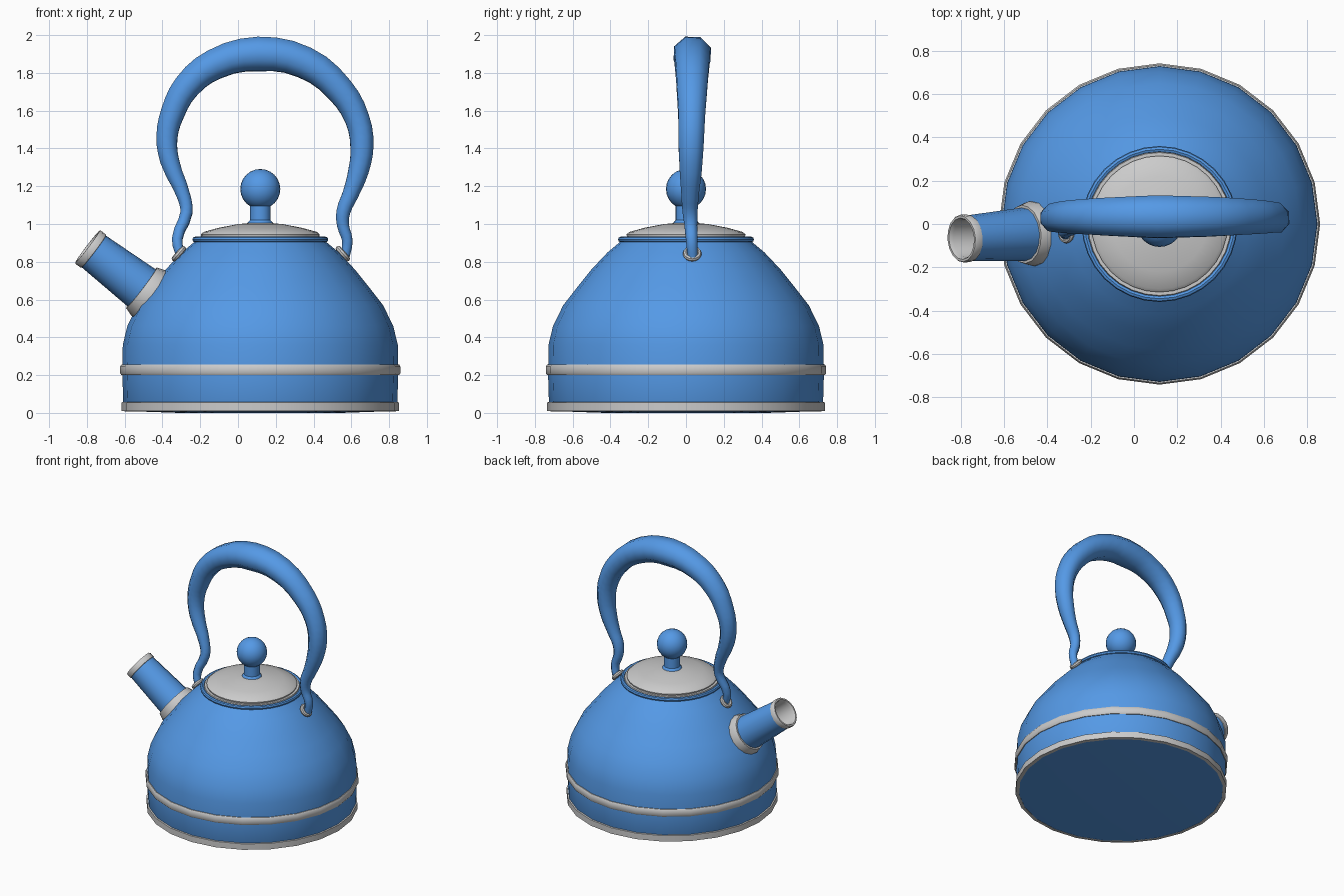
import bpy, bmesh, math
from mathutils import Vector

if "Cube" in bpy.data.objects:
    bpy.data.objects.remove(bpy.data.objects["Cube"])

CX = 0.118  # centre of the pot body along x
blue = bpy.data.materials.new("blue")
blue.diffuse_color = (0.09, 0.32, 0.79, 1)
blue.use_nodes = True
blue.node_tree.nodes["Principled BSDF"].inputs["Base Color"].default_value = blue.diffuse_color


def finish(ob, mat=None, angle=40):
    if mat:
        ob.data.materials.clear()
        ob.data.materials.append(mat)
    bpy.ops.object.select_all(action='DESELECT')
    ob.select_set(True)
    bpy.context.view_layer.objects.active = ob
    bpy.ops.object.shade_smooth_by_angle(angle=math.radians(angle))
    return ob


def lathe(name, profile, sides, origin=(CX, 0, 0), axis=(0, 0, 1), mat=None, closed=False):
    """Revolve (radius, height) points about an axis."""
    bm = bmesh.new()
    rings = []
    for r, h in profile:
        if r == 0:
            rings.append([bm.verts.new((0, 0, h))] * sides)
        else:
            rings.append([bm.verts.new((r * math.cos(a), r * math.sin(a), h))
                          for a in (2 * math.pi * i / sides for i in range(sides))])
    pairs = list(zip(rings, rings[1:])) + ([(rings[-1], rings[0])] if closed else [])
    for a, b in pairs:
        for i in range(sides):
            j = (i + 1) % sides
            bm.faces.new(list(dict.fromkeys((a[i], a[j], b[j], b[i]))))
    bmesh.ops.recalc_face_normals(bm, faces=bm.faces)
    me = bpy.data.meshes.new(name)
    bm.to_mesh(me)
    bm.free()
    ob = bpy.data.objects.new(name, me)
    bpy.context.collection.objects.link(ob)
    ob.location = origin
    ob.rotation_euler = Vector(axis).to_track_quat('Z', 'Y').to_euler()
    return finish(ob, mat)


def torus(name, loc, axis, major, minor, sides, mat=None):
    prof = [(major + minor * math.cos(a), minor * math.sin(a))
            for a in (2 * math.pi * i / 8 for i in range(8))]
    return lathe(name, prof, sides, loc, axis, mat, closed=True)


# Domed body
lathe("body", [(0, 0), (0.43, 0), (0.715, 0.01), (0.725, 0.03), (0.73, 0.2), (0.728, 0.36),
               (0.704, 0.46), (0.65, 0.57), (0.58, 0.66), (0.5, 0.76), (0.415, 0.85),
               (0.355, 0.9), (0.335, 0.92), (0, 0.92)], 24, mat=blue)

# Grey bands round the foot and the waist
lathe("base_band", [(0.71, 0.008), (0.735, 0.01), (0.735, 0.055), (0.71, 0.062)], 24, closed=True)
lathe("waist_band", [(0.71, 0.2), (0.735, 0.2), (0.742, 0.21), (0.742, 0.245),
                     (0.735, 0.256), (0.71, 0.256)], 24, closed=True)

# Rim and lid
torus("rim", (CX, 0, 0.918), (0, 0, 1), 0.345, 0.015, 32, blue)
lathe("lid_seat", [(0, 0.92), (0.335, 0.92), (0.33, 0.935), (0, 0.935)], 32)
lathe("lid", [(0, 0.92), (0.312, 0.93), (0.315, 0.945), (0.3, 0.958), (0.22, 0.98),
              (0.12, 0.999), (0.06, 1.005), (0, 1.005)], 32)

# Knob: flared stem and ball
lathe("knob_stem", [(0, 0.99), (0.07, 0.995), (0.067, 1.008), (0.055, 1.02),
                    (0.055, 1.12), (0, 1.12)], 20, mat=blue)
lathe("knob_ball", [(0.106 * math.sin(math.pi * i / 12) if 0 < i < 12 else 0,
                     1.185 - 0.106 * math.cos(math.pi * i / 12)) for i in range(13)], 24, mat=blue)

# Spout with collar and open grey mouth
root, tip = Vector((-0.475, -0.045, 0.635)), Vector((-0.797, -0.068, 0.88))
d, L = (tip - root).normalized(), (tip - root).length
lathe("spout", [(0.125, -0.05), (0.124, 0.03), (0.105, L - 0.03),
                (0.09, L - 0.03), (0.09, 0.05), (0, 0.05)], 16, root, d, blue)
lathe("spout_collar", [(0.11, -0.05), (0.148, -0.04), (0.15, 0.0), (0.135, 0.045),
                       (0.11, 0.045)], 16, root, d, closed=True)
lathe("spout_mouth", [(0.1, L - 0.045), (0.11, L - 0.04), (0.111, L - 0.006), (0.107, L),
                      (0.096, L), (0.088, L - 0.02), (0.086, 0.06), (0, 0.06)], 16, root, d)

# Handle: tapered loop, (x, y, z, radius)
path = [(-0.30, -0.04, 0.82, 0.026), (-0.322, -0.03, 0.92, 0.03), (-0.273, -0.005, 1.06, 0.034),
        (-0.285, 0.005, 1.14, 0.038), (-0.362, 0.022, 1.335, 0.054), (-0.376, 0.028, 1.46, 0.06),
        (-0.347, 0.03, 1.585, 0.068), (-0.272, 0.032, 1.727, 0.077), (-0.124, 0.033, 1.845, 0.087),
        (0.108, 0.033, 1.9, 0.098), (0.352, 0.033, 1.855, 0.091), (0.537, 0.032, 1.712, 0.08),
        (0.632, 0.03, 1.553, 0.07), (0.656, 0.027, 1.41, 0.066), (0.637, 0.025, 1.278, 0.058),
        (0.595, 0.022, 1.156, 0.046), (0.558, 0.022, 1.066, 0.04), (0.556, 0.026, 0.992, 0.034),
        (0.579, 0.03, 0.912, 0.03), (0.565, 0.035, 0.82, 0.026)]
cu = bpy.data.curves.new("handle", 'CURVE')
cu.dimensions = '3D'
cu.resolution_u = 3
cu.bevel_depth = 1
cu.bevel_resolution = 2
cu.use_fill_caps = True
sp = cu.splines.new('BEZIER')
sp.bezier_points.add(len(path) - 1)
for bp, (x, y, z, r) in zip(sp.bezier_points, path):
    bp.co, bp.radius = (x, y, z), r
    bp.handle_left_type = bp.handle_right_type = 'AUTO'
handle = bpy.data.objects.new("handle", cu)
bpy.context.collection.objects.link(handle)
bpy.context.view_layer.objects.active = handle
handle.select_set(True)
bpy.ops.object.convert(target='MESH')
handle = bpy.context.view_layer.objects.active
for v in handle.data.vertices:  # slightly wider than deep
    v.co.y = 0.03 + (v.co.y - 0.03) * 1.08
finish(handle, blue, 60)

# Grey eyelets where the handle meets the body
for name, x, y, s in (("eyelet_left", -0.313, -0.04, -1), ("eyelet_right", 0.555, 0.033, 1)):
    torus(name, (x, y, 0.843), (0.75 * s, 0, 0.66), 0.035, 0.015, 16)
